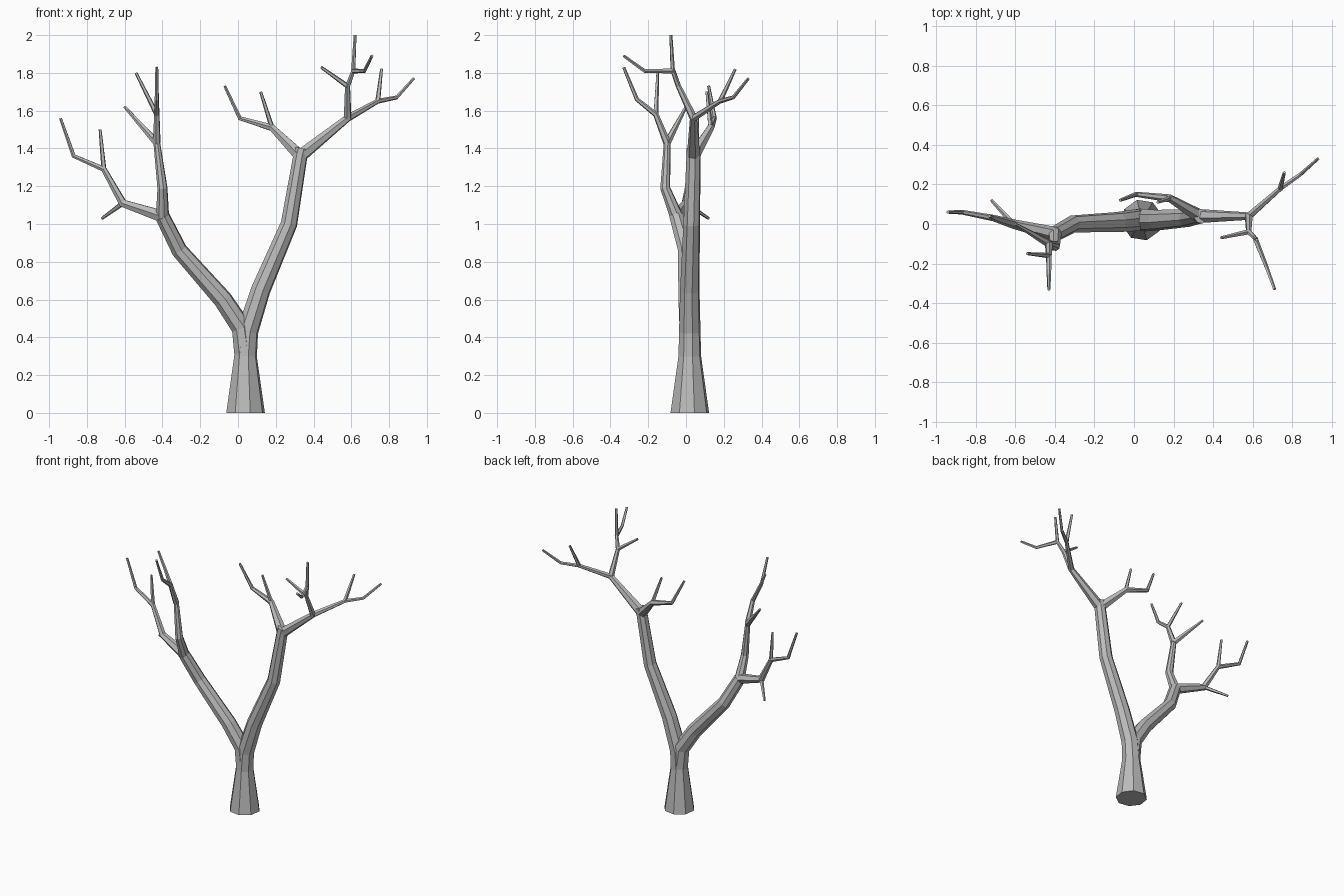
import bpy, bmesh
from math import cos, sin, tau
from mathutils import Vector

cube = bpy.data.objects.get("Cube")
if cube:
    bpy.data.objects.remove(cube, do_unlink=True)

bark = bpy.data.materials.new("grey_bark")
bark.use_nodes = True
grey = (0.5, 0.5, 0.5, 1)
bark.diffuse_color = grey
bark.node_tree.nodes["Principled BSDF"].inputs["Base Color"].default_value = grey

# Thickness at the start, thickness at the tip, number of sides
TRUNK = (0.07, 0.038, 8)
LEADER = (0.06, 0.04, 8)
UPRIGHT = (0.036, 0.018, 8)
BOUGH = (0.036, 0.008, 6)
LIMB = (0.021, 0.008, 6)
TWIG = (0.014, 0.008, 5)
ROOT_FLARE = 1.5


def ring_radius(kind, progress, on_ground):
    """Each branch thins by a constant ratio; the foot of the trunk flares."""
    thick, thin, sides = kind
    radius = thick * (thin / thick) ** progress
    return radius * ROOT_FLARE if on_ground else radius


def branch(name, kind, *points):
    """Faceted tapering tube that follows the points."""
    bm = bmesh.new()
    path = [Vector(point) for point in points]
    spans = [end - start for start, end in zip(path, path[1:])]
    total = sum(span.length for span in spans)
    sides = kind[-1]
    side, heading = Vector((1, 0, 0)), Vector((0, 0, 1))
    travelled, rings = 0, []
    for i, centre in enumerate(path):
        before, after = spans[max(i - 1, 0)], spans[min(i, len(spans) - 1)]
        on_ground = centre.z == 0
        tangent = (before.normalized() + after.normalized()).normalized()
        if on_ground:
            tangent = Vector((0, 0, 1))
        side = heading.rotation_difference(tangent) @ side
        heading, across = tangent, tangent.cross(side)
        radius = ring_radius(kind, travelled / total, on_ground)
        travelled += after.length
        angles = [tau * (k + 0.3) / sides for k in range(sides)]
        rings.append([bm.verts.new(centre + radius * (side * cos(a) + across * sin(a)))
                      for a in angles])
    for low, high in zip(rings, rings[1:]):
        for k in range(sides):
            n = (k + 1) % sides
            bm.faces.new((low[k], low[n], high[n], high[k]))
    bm.faces.new(reversed(rings[0]))
    bm.faces.new(rings[-1])
    mesh = bpy.data.meshes.new(name)
    bm.to_mesh(mesh)
    bm.free()
    mesh.materials.append(bark)
    bpy.context.collection.objects.link(bpy.data.objects.new(name, mesh))


# Forks, where one branch leaves another
waist = (0.04, 0.02, 0.3)
left_fork = (0.33, 0.04, 1.36)
left_outer_fork = (0.58, 0.04, 1.56)
left_outer_split = (0.74, 0.18, 1.65)
left_top_split = (0.58, -0.04, 1.73)
left_top_joint = (0.61, -0.07, 1.81)
left_inner_split = (0.18, 0.13, 1.51)
right_fork = (-0.4, -0.05, 1.04)
right_upper_fork = (-0.43, -0.1, 1.43)
right_front_split = (-0.43, -0.16, 1.58)
right_outer_fork = (-0.61, 0, 1.11)
right_outer_split = (-0.71, 0.03, 1.29)

# Trunk running on into the left leader, and the right leader beside it
branch("trunk", TRUNK, (0.04, 0.02, 0), waist, (0.05, 0.02, 0.43),
       (0.12, 0.02, 0.65), (0.27, 0.03, 1), left_fork, (0.34, 0.04, 1.4))
branch("right_leader", LEADER, waist, (0.02, 0.02, 0.45), (-0.08, 0.01, 0.6),
       (-0.31, 0, 0.86), right_fork)
branch("right_upright", UPRIGHT, right_fork, (-0.4, -0.11, 1.19), right_upper_fork)

# Left crown: outer, top and inner boughs
branch("left_outer_bough", BOUGH, left_fork, left_outer_fork, left_outer_split,
       (0.84, 0.25, 1.67), (0.93, 0.33, 1.77))
branch("left_outer_twig", TWIG, left_outer_split, (0.76, 0.26, 1.82))
branch("left_top_bough", LIMB, left_outer_fork, left_top_split, left_top_joint,
       (0.62, -0.08, 2))
branch("left_top_side_twig", TWIG, left_top_split, (0.44, -0.07, 1.83))
branch("left_top_front_twig", TWIG, left_top_joint, (0.67, -0.22, 1.81),
       (0.71, -0.33, 1.89))
branch("left_inner_bough", BOUGH, left_fork, left_inner_split, (0.01, 0.15, 1.56),
       (-0.07, 0.12, 1.73))
branch("left_inner_twig", TWIG, left_inner_split, (0.12, 0.11, 1.7))

# Right crown: forks of the upright
branch("right_front_bough", LIMB, right_upper_fork, right_front_split,
       (-0.43, -0.26, 1.66), (-0.43, -0.33, 1.83))
branch("right_front_twig", TWIG, right_front_split, (-0.54, -0.15, 1.8))
branch("right_back_twig", LIMB, right_upper_fork, (-0.6, 0, 1.62))

# Right crown: outer bough and its twigs
branch("right_outer_bough", BOUGH, right_fork, right_outer_fork, right_outer_split,
       (-0.87, 0.06, 1.36), (-0.94, 0.06, 1.56))
branch("right_outer_twig", TWIG, right_outer_split, (-0.73, 0.04, 1.5))
branch("right_low_stub", TWIG, right_outer_fork, (-0.72, 0.12, 1.03))
